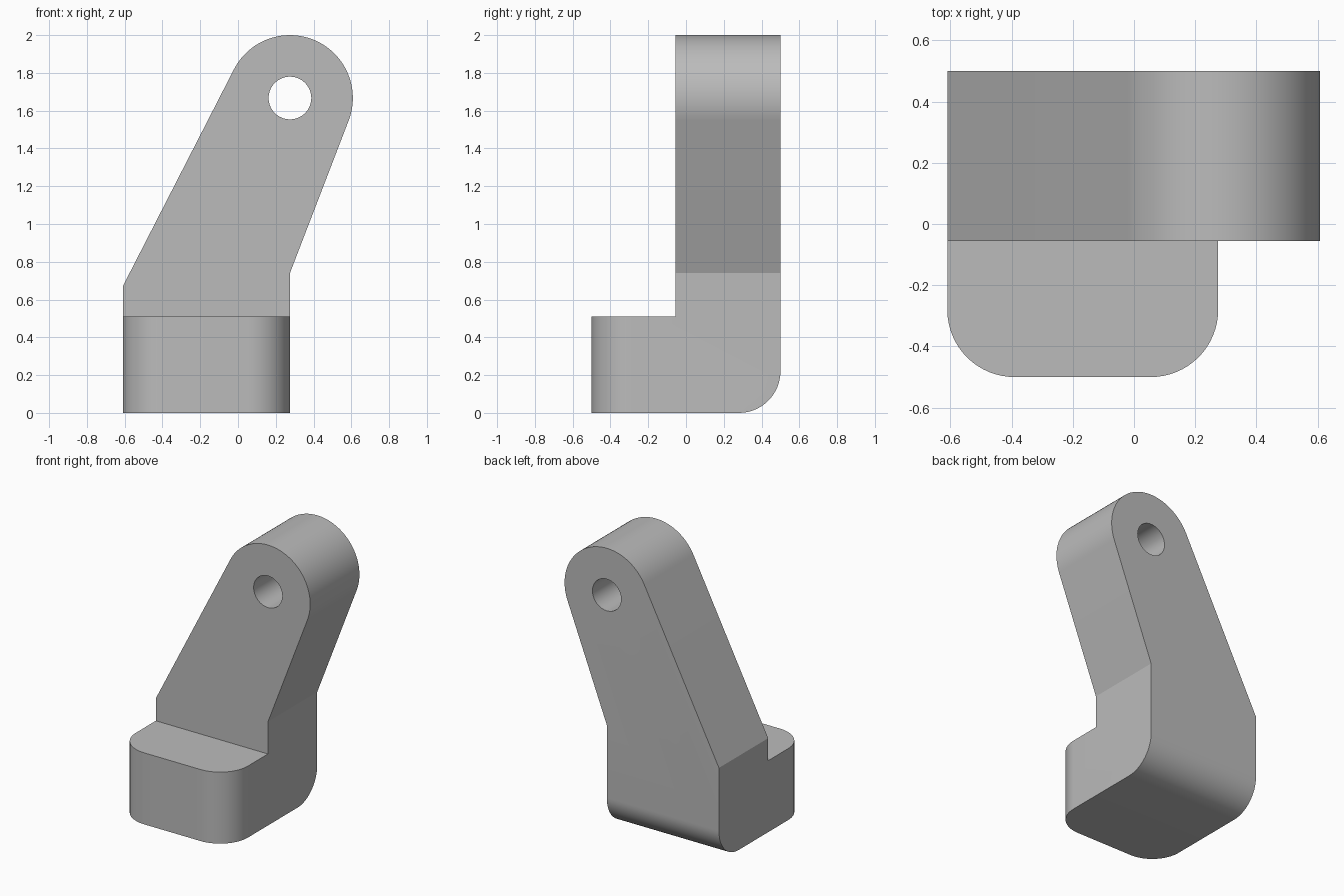
import bpy, bmesh, math
from mathutils import Vector

if "Cube" in bpy.data.objects:
    bpy.data.objects.remove(bpy.data.objects["Cube"])

LEFT, RIGHT = -0.61, 0.275
FRONT, STEP, BACK = -0.5, -0.055, 0.5
FOOT_TOP = 0.51
EYE, EYE_R, HOLE_R = Vector((0.275, 1.667)), 0.333, 0.113
CORNER_R = 0.22


def tangent_angle(point, side):
    """Angle on the eye circle where a line from point touches it."""
    v = Vector(point) - EYE
    return math.atan2(v.y, v.x) + side * math.acos(EYE_R / v.length)


grey = bpy.data.materials.new("plain grey")
grey.use_nodes = True
colour = (0.5, 0.5, 0.5, 1)
grey.diffuse_color = colour
grey.node_tree.nodes["Principled BSDF"].inputs["Base Color"].default_value = colour

# Arm outline: straight lower part, leaning sides, round eye at the top
right_knee, left_knee = (RIGHT, 0.74), (LEFT, 0.67)
start = tangent_angle(right_knee, 1)
end = tangent_angle(left_knee, -1) % math.tau
outline = [(LEFT, 0), (RIGHT, 0), (RIGHT, FOOT_TOP), right_knee]
steps = 48
for i in range(steps + 1):
    a = start + (end - start) * i / steps
    outline.append(EYE + EYE_R * Vector((math.cos(a), math.sin(a))))
outline += [left_knee, (LEFT, FOOT_TOP)]

bm = bmesh.new()
verts = [bm.verts.new((x, STEP, z)) for x, z in outline]
foot_face = bm.faces.new([verts[0], verts[1], verts[2], verts[-1]])
arm_face = bm.faces.new(verts[2:])

# Arm thickness towards the back
back = bmesh.ops.extrude_face_region(bm, geom=[foot_face, arm_face], use_keep_orig=True)
bmesh.ops.translate(bm, vec=(0, BACK - STEP, 0),
                    verts=[g for g in back["geom"] if isinstance(g, bmesh.types.BMVert)])

# Foot pulled out to the front
front = bmesh.ops.extrude_face_region(bm, geom=[foot_face])
bmesh.ops.translate(bm, vec=(0, FRONT - STEP, 0),
                    verts=[g for g in front["geom"] if isinstance(g, bmesh.types.BMVert)])
if foot_face.is_valid:
    bm.faces.remove(foot_face)
bmesh.ops.recalc_face_normals(bm, faces=bm.faces)
bmesh.ops.dissolve_limit(bm, angle_limit=0.01, verts=bm.verts, edges=bm.edges)


def is_rounded(edge):
    a, b = (v.co for v in edge.verts)
    upright_front = max(a.y, b.y) < FRONT + 0.01 and abs(a.x - b.x) < 0.01
    bottom_back = min(a.y, b.y) > BACK - 0.01 and max(a.z, b.z) < 0.01
    return upright_front or bottom_back


# Rounded front corners and rounded bottom back edge
bmesh.ops.bevel(bm, geom=[e for e in bm.edges if is_rounded(e)], offset=CORNER_R,
                offset_type='OFFSET', segments=16, profile=0.5, affect='EDGES')
bmesh.ops.recalc_face_normals(bm, faces=bm.faces)
mesh = bpy.data.meshes.new("bracket_body")
bm.to_mesh(mesh)
bm.free()
mesh.materials.append(grey)
body = bpy.data.objects.new("bracket_body", mesh)
bpy.context.collection.objects.link(body)

# Hole through the eye
bpy.ops.mesh.primitive_cylinder_add(vertices=64, radius=HOLE_R, depth=3,
                                    location=(EYE.x, 0, EYE.y),
                                    rotation=(math.pi / 2, 0, 0))
cutter = bpy.context.object
cutter.name = "hole_cutter"
cutter.hide_render = True
cutter.data.materials.append(grey)

bpy.ops.object.select_all(action='DESELECT')
body.select_set(True)
bpy.context.view_layer.objects.active = body
cut = body.modifiers.new("pin_hole", 'BOOLEAN')
cut.operation = 'DIFFERENCE'
cut.solver = 'EXACT'
cut.object = cutter
bpy.ops.object.modifier_apply(modifier=cut.name)
bpy.data.objects.remove(cutter)
bpy.ops.object.shade_smooth_by_angle(angle=math.radians(20))
